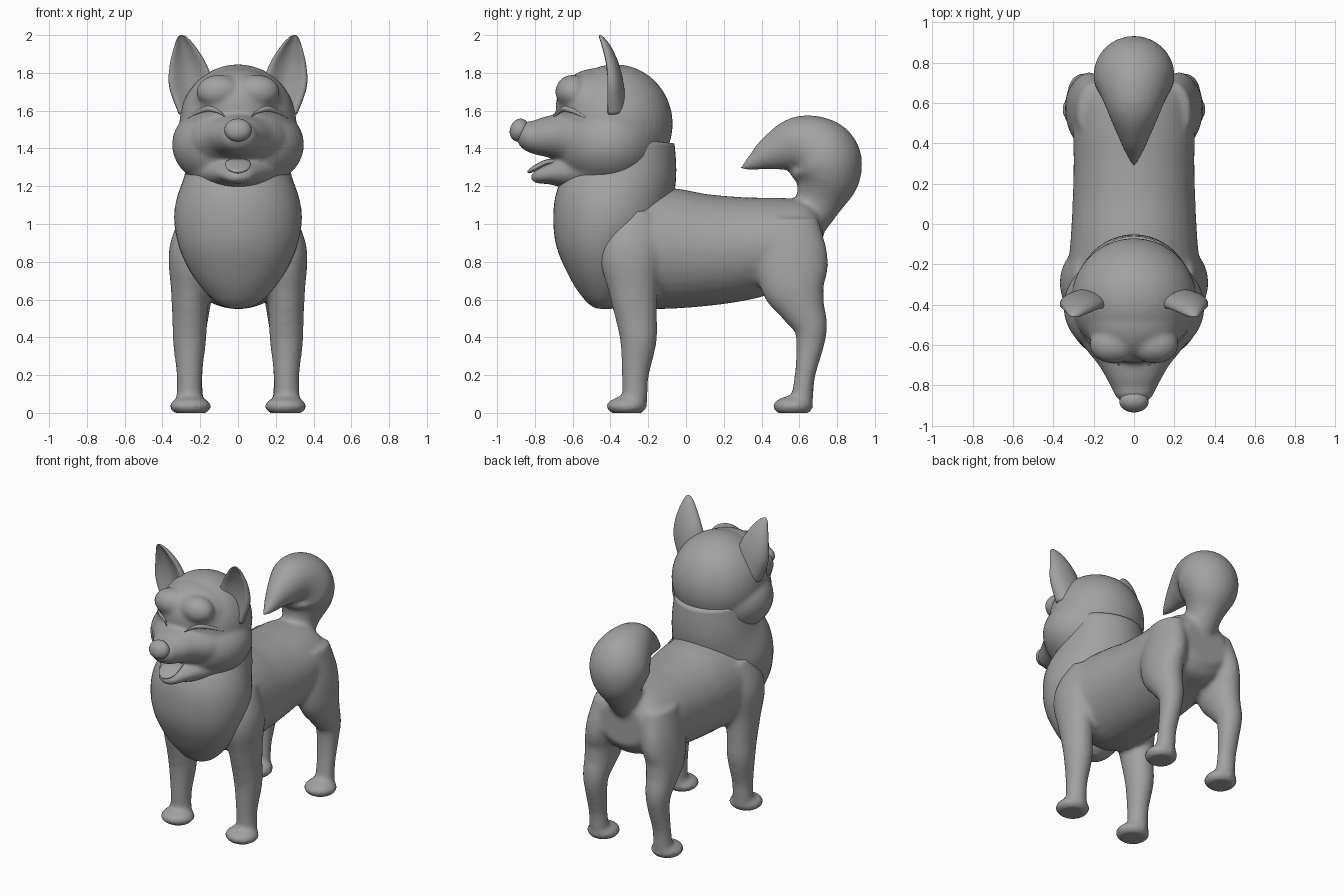
import bpy, bmesh, math
from mathutils import Vector, Matrix
from mathutils.bvhtree import BVHTree

if "Cube" in bpy.data.objects:
    bpy.data.objects.remove(bpy.data.objects["Cube"])

grey = bpy.data.materials.new("plain grey")
grey.diffuse_color = (0.36, 0.36, 0.36, 1)
grey.use_nodes = True
grey.node_tree.nodes["Principled BSDF"].inputs["Base Color"].default_value = grey.diffuse_color


def finish(name, bm):
    bmesh.ops.recalc_face_normals(bm, faces=bm.faces[:])
    me = bpy.data.meshes.new(name)
    bm.to_mesh(me)
    bm.free()
    me.materials.append(grey)
    for p in me.polygons:
        p.use_smooth = True
    ob = bpy.data.objects.new(name, me)
    bpy.context.collection.objects.link(ob)
    return ob


def spline(pts, sub):
    """Smooth curve through points of any dimension."""
    out = []
    for i in range(len(pts) - 1):
        p0, p1 = pts[max(i - 1, 0)], pts[i]
        p2, p3 = pts[i + 1], pts[min(i + 2, len(pts) - 1)]
        for k in range(sub):
            t = k / sub
            out.append([0.5 * (2 * b + (c - a) * t + (2 * a - 5 * b + 4 * c - d) * t * t
                               + (3 * b - a - 3 * c + d) * t ** 3)
                        for a, b, c, d in zip(p0, p1, p2, p3)])
    return out + [list(pts[-1])]


def loft(name, pts, side=1, dent=0, n=32, sub=6):
    """Elliptical rings (x, y, z, sideways radius, other radius) along a path."""
    rows = spline(pts, sub)
    pos = [Vector((r[0] * side, r[1], r[2])) for r in rows]
    bm = bmesh.new()
    rings = []
    for i, r in enumerate(rows):
        t = (pos[min(i + 1, len(rows) - 1)] - pos[max(i - 1, 0)]).normalized()
        u = Vector((1, 0, 0))
        u = (u - t * u.dot(t)).normalized()
        v = t.cross(u)
        ring = []
        for k in range(n):
            a = 2 * math.pi * k / n
            s = math.sin(a)
            if s < 0:
                s *= 1 - dent * s * s
            ring.append(bm.verts.new(pos[i] + u * math.cos(a) * max(r[3], .003)
                                     + v * s * max(r[4], .003)))
        rings.append(ring)
    for a, b in zip(rings, rings[1:]):
        for k in range(n):
            bm.faces.new((a[k], a[(k + 1) % n], b[(k + 1) % n], b[k]))
    bm.faces.new(rings[0])
    bm.faces.new(rings[-1])
    return finish(name, bm)


def ball(name, c, r, tilt=0):
    bm = bmesh.new()
    m = Matrix.Translation(c) @ Matrix.Rotation(tilt, 4, 'X') @ Matrix.Diagonal((*r, 1))
    bmesh.ops.create_uvsphere(bm, u_segments=40, v_segments=24, radius=1, matrix=m)
    return finish(name, bm)


def fuse(name, parts, voxel, rounds):
    """Blend overlapping parts into one smooth skin, flat where it meets the ground."""
    bm = bmesh.new()
    for p in parts:
        bm.from_mesh(p.data)
        bpy.data.objects.remove(p)
    ob = finish(name, bm)
    rm = ob.modifiers.new("blend", 'REMESH')
    rm.mode = 'VOXEL'
    rm.voxel_size = voxel
    sm = ob.modifiers.new("soften", 'SMOOTH')
    sm.factor = 0.5
    sm.iterations = rounds
    dg = bpy.context.evaluated_depsgraph_get()
    me = bpy.data.meshes.new_from_object(ob.evaluated_get(dg))
    ob.modifiers.clear()
    ob.data = me
    me.materials.clear()
    me.materials.append(grey)
    for v in me.vertices:
        v.co.z = max(v.co.z, 0)
    for p in me.polygons:
        p.use_smooth = True
        p.material_index = 0
    return ob


# Body, legs, paws and curled tail
parts = [loft("trunk", [(0, -.45, .90, .15, .12), (0, -.39, .89, .28, .25), (0, -.25, .875, .325, .315),
                        (0, -.08, .87, .315, .32), (0, .1, .862, .305, .298), (0, .3, .87, .30, .275),
                        (0, .5, .895, .30, .245), (0, .65, .90, .27, .22), (0, .725, .90, .17, .14)]),
         loft("tail", [(0, .64, .98, .10, .09), (0, .705, 1.12, .12, .125), (0, .745, 1.25, .185, .178),
                       (0, .72, 1.36, .20, .195), (0, .60, 1.42, .15, .155), (0, .45, 1.375, .085, .095),
                       (0, .35, 1.322, .042, .042), (0, .28, 1.29, .008, .008)])]
for s in (-1, 1):
    parts += [
        loft("front_leg", [(.20, -.24, 1.05, .09, .11), (.25, -.29, .86, .115, .165),
                           (.255, -.28, .65, .10, .13), (.255, -.262, .5, .093, .11),
                           (.257, -.252, .38, .088, .097), (.257, -.268, .2, .068, .072),
                           (.258, -.27, .08, .068, .066), (.258, -.27, .01, .065, .06)], s),
        ball("front_paw", (.252 * s, -.315, .035), (.112, .108, .052)),
        loft("hind_leg", [(.19, .55, 1.02, .09, .15), (.215, .56, .83, .11, .19),
                          (.235, .57, .68, .107, .175), (.242, .615, .56, .095, .125),
                          (.245, .658, .46, .082, .092), (.245, .657, .36, .072, .074),
                          (.25, .63, .2, .063, .055), (.25, .615, .08, .065, .058),
                          (.25, .61, .01, .06, .055)], s),
        ball("hind_paw", (.25 * s, .567, .035), (.107, .107, .055))]
fuse("body", parts, .016, 9)

# Chest ruff, a separate fluffy layer around the neck
loft("chest_ruff", [(0, -.30, 1.45, .25, .24), (0, -.325, 1.25, .285, .275), (0, -.40, 1.08, .335, .30),
                    (0, -.44, .93, .325, .262), (0, -.44, .78, .27, .20), (0, -.42, .65, .18, .135),
                    (0, -.39, .58, .09, .07), (0, -.38, .555, .01, .01)], n=48)

# Head with cheeks, brows, muzzle and jaw
parts = [ball("skull", (0, -.375, 1.53), (.31, .305, .315)),
         ball("cheeks", (0, -.41, 1.42), (.35, .28, .25)),
         ball("forehead", (0, -.47, 1.62), (.25, .22, .205)),
         loft("muzzle", [(0, -.45, 1.45, .30, .18), (0, -.60, 1.455, .25, .155), (0, -.70, 1.462, .175, .118),
                         (0, -.80, 1.462, .118, .092), (0, -.86, 1.478, .085, .068),
                         (0, -.895, 1.488, .03, .03)]),
         loft("jaw", [(0, -.5, 1.29, .26, .12), (0, -.6, 1.275, .19, .098), (0, -.72, 1.265, .115, .058),
                      (0, -.79, 1.25, .07, .036), (0, -.82, 1.25, .02, .015)])]
for s in (-1, 1):
    parts.append(ball("brow", (.10 * s, -.60, 1.70), (.12, .092, .09)))
head = fuse("head", parts, .013, 8)

# Nose and tongue
ball("nose", (0, -.882, 1.497), (.072, .05, .062), -.35)
loft("tongue", [(0, -.66, 1.335, .05, .015), (0, -.74, 1.325, .068, .016), (0, -.80, 1.295, .06, .015),
                (0, -.83, 1.278, .03, .01), (0, -.838, 1.274, .005, .004)])

# Ears with hollow fronts, and closed smiling eyes laid onto the face
tree = BVHTree.FromPolygons([v.co for v in head.data.vertices],
                            [tuple(p.vertices) for p in head.data.polygons])
for s, tag in ((-1, "right"), (1, "left")):
    loft(tag + "_ear", [(.22, -.39, 1.60, .095, .075), (.25, -.395, 1.74, .115, .065),
                        (.268, -.405, 1.84, .097, .05), (.285, -.43, 1.93, .06, .034),
                        (.298, -.453, 1.985, .026, .016), (.30, -.46, 2.0, .004, .004)], s, dent=1.3)
    lid = []
    for x, z, r in ((.07, 1.57, .004), (.11, 1.598, .011), (.16, 1.61, .015),
                    (.21, 1.595, .012), (.265, 1.562, .004)):
        hit = tree.ray_cast(Vector((x, -2, z)), Vector((0, 1, 0)))[0]
        lid.append((x, hit.y if hit else -.6, z, r, r))
    bm = bmesh.new()
    rings = []
    for x, y, z, r, _ in spline(lid, 5):
        rings.append([bm.verts.new((x * s, y + r * math.cos(a), z + r * math.sin(a)))
                      for a in (k * math.pi / 5 for k in range(10))])
    for a, b in zip(rings, rings[1:]):
        for k in range(10):
            bm.faces.new((a[k], a[(k + 1) % 10], b[(k + 1) % 10], b[k]))
    finish(tag + "_eyelid", bm)
